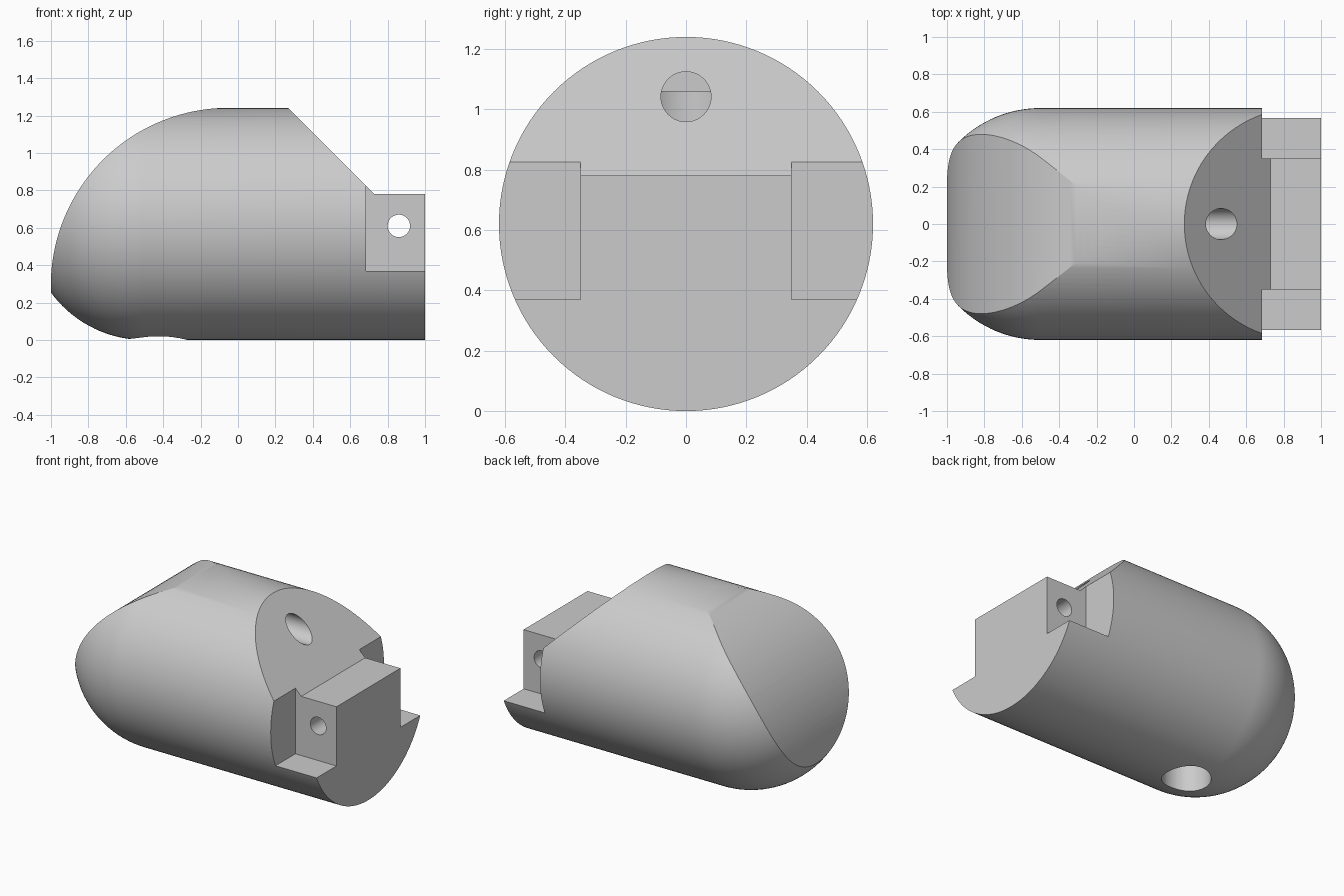
import bpy, bmesh, math
from mathutils import Matrix

if "Cube" in bpy.data.objects:
    bpy.data.objects.remove(bpy.data.objects["Cube"])

R = 0.62          # radius of the round body
NOSE_X = -0.5     # centre of the spherical end

grey = bpy.data.materials.new("plain grey")
grey.diffuse_color = (0.6, 0.6, 0.6, 1)
grey.use_nodes = True
grey.node_tree.nodes["Principled BSDF"].inputs["Base Color"].default_value = grey.diffuse_color


def make_object(name, bm):
    bmesh.ops.recalc_face_normals(bm, faces=bm.faces)
    mesh = bpy.data.meshes.new(name)
    bm.to_mesh(mesh)
    bm.free()
    mesh.materials.append(grey)
    ob = bpy.data.objects.new(name, mesh)
    bpy.context.collection.objects.link(ob)
    return ob


def lathe_x(name, profile, steps):
    """Revolve (x, radius) points around the x axis at height R."""
    bm = bmesh.new()
    verts = [bm.verts.new((x, 0, r)) for x, r in profile]
    edges = [bm.edges.new(p) for p in zip(verts, verts[1:])]
    bmesh.ops.spin(bm, geom=verts + edges, cent=(0, 0, 0), axis=(1, 0, 0),
                   angle=2 * math.pi, steps=steps)
    bmesh.ops.remove_doubles(bm, verts=bm.verts, dist=1e-4)
    bmesh.ops.translate(bm, verts=bm.verts, vec=(0, 0, R))
    return make_object(name, bm)


def prism_y(name, outline, y0, y1):
    """Extrude an (x, z) outline from y0 to y1."""
    bm = bmesh.new()
    face = bm.faces.new([bm.verts.new((x, y0, z)) for x, z in outline])
    ext = bmesh.ops.extrude_face_region(bm, geom=[face])
    bmesh.ops.translate(bm, vec=(0, y1 - y0, 0),
                        verts=[g for g in ext["geom"] if isinstance(g, bmesh.types.BMVert)])
    return make_object(name, bm)


def rod(name, centre, radius, length, axis):
    bm = bmesh.new()
    turn = {"x": Matrix.Rotation(math.pi / 2, 4, "Y"),
            "y": Matrix.Rotation(math.pi / 2, 4, "X"),
            "z": Matrix.Identity(4)}[axis]
    bmesh.ops.create_cone(bm, cap_ends=True, segments=48, radius1=radius,
                          radius2=radius, depth=length,
                          matrix=Matrix.Translation(centre) @ turn)
    return make_object(name, bm)


# Round body with a spherical end
profile = [(NOSE_X - R * math.cos(a), R * math.sin(a))
           for a in (math.pi / 2 * i / 32 for i in range(33))]
body = lathe_x("body", profile + [(1, R), (1, 0)], 128)

# Side outline: curved nose cut and sloped shoulder
arc = [(-0.05 - 0.951 * math.cos(a), 0.29 + 0.951 * math.sin(a))
       for a in (math.pi / 2 * i / 40 for i in range(41))]
outline = [(-1.001, -0.1)] + arc + [(0.268, 1.241), (0.73, 0.78), (1.1, 0.78), (1.1, -0.1)]
cutters = [(prism_y("side_outline", outline, -0.8, 0.8), "INTERSECT")]

# Notches on both sides of the tongue
notch = [(0.685, 0.37), (1.1, 0.37), (1.1, 1.3), (0.685, 1.3)]
for side, y0, y1 in (("front", -0.8, -0.35), ("back", 0.35, 0.8)):
    cutters.append((prism_y(side + "_notch", notch, y0, y1), "DIFFERENCE"))

# Cross pin hole, lower socket and shoulder bore
cutters += [
    (rod("pin_hole", (0.86, 0, 0.61), 0.06, 1.0, "y"), "DIFFERENCE"),
    (rod("lower_socket", (-0.425, 0, 0.48), 0.155, 1.16, "z"), "DIFFERENCE"),
    (rod("shoulder_bore", (0.17, 0, 1.042), 0.083, 1.2, "x"), "DIFFERENCE"),
]

for cutter, operation in cutters:
    mod = body.modifiers.new(cutter.name, "BOOLEAN")
    mod.operation = operation
    mod.solver = "EXACT"
    mod.object = cutter
    cutter.hide_render = True

# Apply the cuts, remove the cutters and smooth the round surfaces
bpy.context.view_layer.objects.active = body
body.select_set(True)
for mod in list(body.modifiers):
    bpy.ops.object.modifier_apply(modifier=mod.name)
for cutter, _ in cutters:
    bpy.data.objects.remove(cutter)
bpy.ops.object.shade_smooth_by_angle(angle=math.radians(25))
